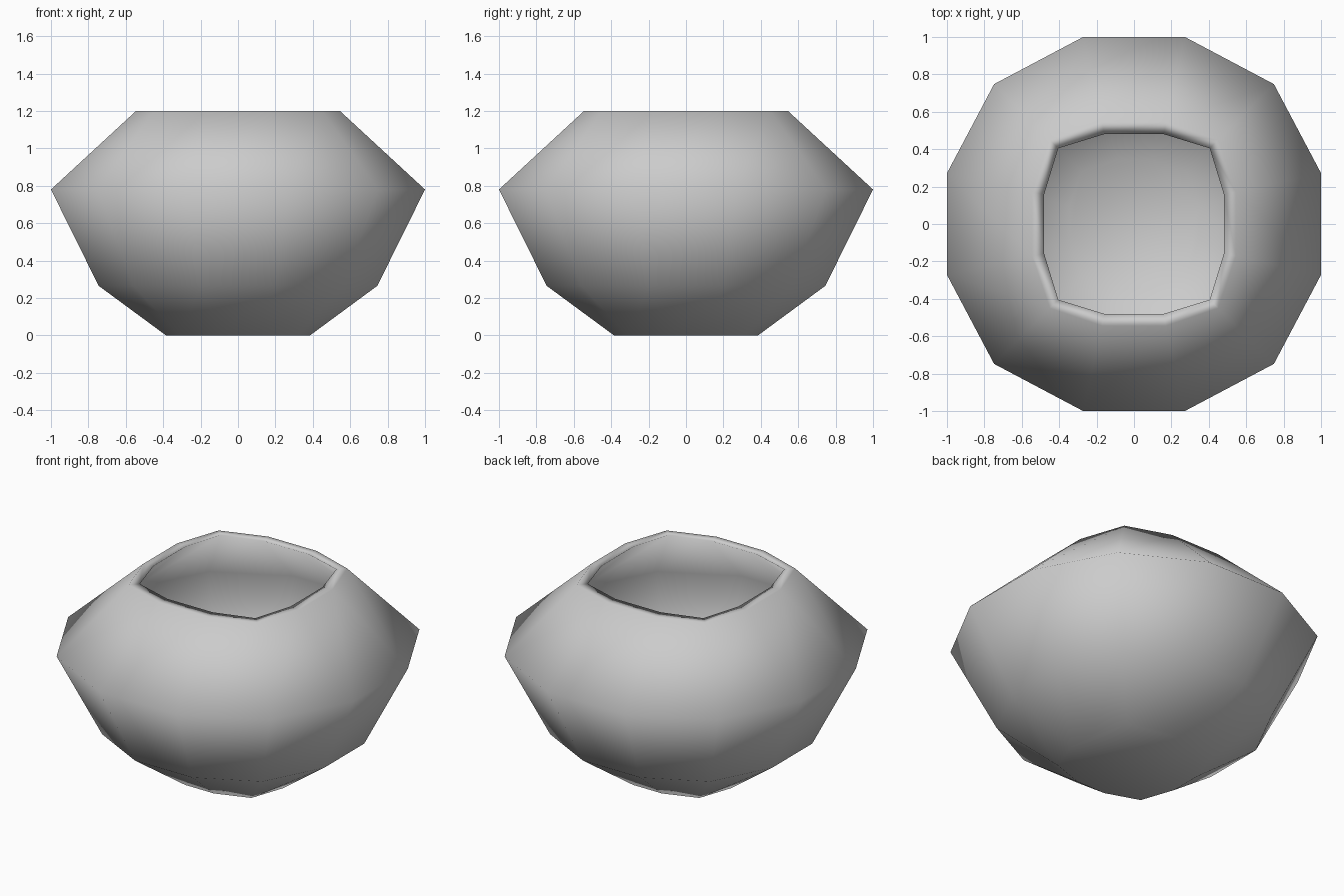
import bpy
import bmesh

if "Cube" in bpy.data.objects:
    bpy.data.objects.remove(bpy.data.objects["Cube"])

# Each ring: (z, side distance, side half width, corner distance)
outer = [(0.0, 0.385, 0.10, 0.312), (0.265, 0.745, 0.20, 0.56),
         (0.78, 1.0, 0.272, 0.748), (1.2, 0.545, 0.17, 0.45)]
inner = [(1.2, 0.48, 0.16, 0.405), (0.79, 0.91, 0.248, 0.68),
         (0.31, 0.675, 0.18, 0.505), (0.08, 0.345, 0.09, 0.28)]

bm = bmesh.new()


def ring(z, side, half, corner):
    """Twelve-sided ring made of one quarter turned four times."""
    verts = []
    quarter = [(side, -half), (side, half), (corner, corner)]
    for c, s in [(1, 0), (0, 1), (-1, 0), (0, -1)]:
        for x, y in quarter:
            verts.append(bm.verts.new((x * c - y * s, x * s + y * c, z)))
    return verts


# Outer wall, flat rim and inner wall
rings = [ring(*r) for r in outer + inner]
for a, b in zip(rings, rings[1:]):
    for i in range(12):
        j = (i + 1) % 12
        bm.faces.new((a[i], a[j], b[j], b[i]))

# Underside and inner floor
bm.faces.new(rings[0][::-1])
bm.faces.new(rings[-1])
bmesh.ops.recalc_face_normals(bm, faces=bm.faces)
for f in bm.faces:
    f.smooth = True

mesh = bpy.data.meshes.new("bowl")
bm.to_mesh(mesh)
bm.free()
bowl = bpy.data.objects.new("bowl", mesh)
bpy.context.collection.objects.link(bowl)
